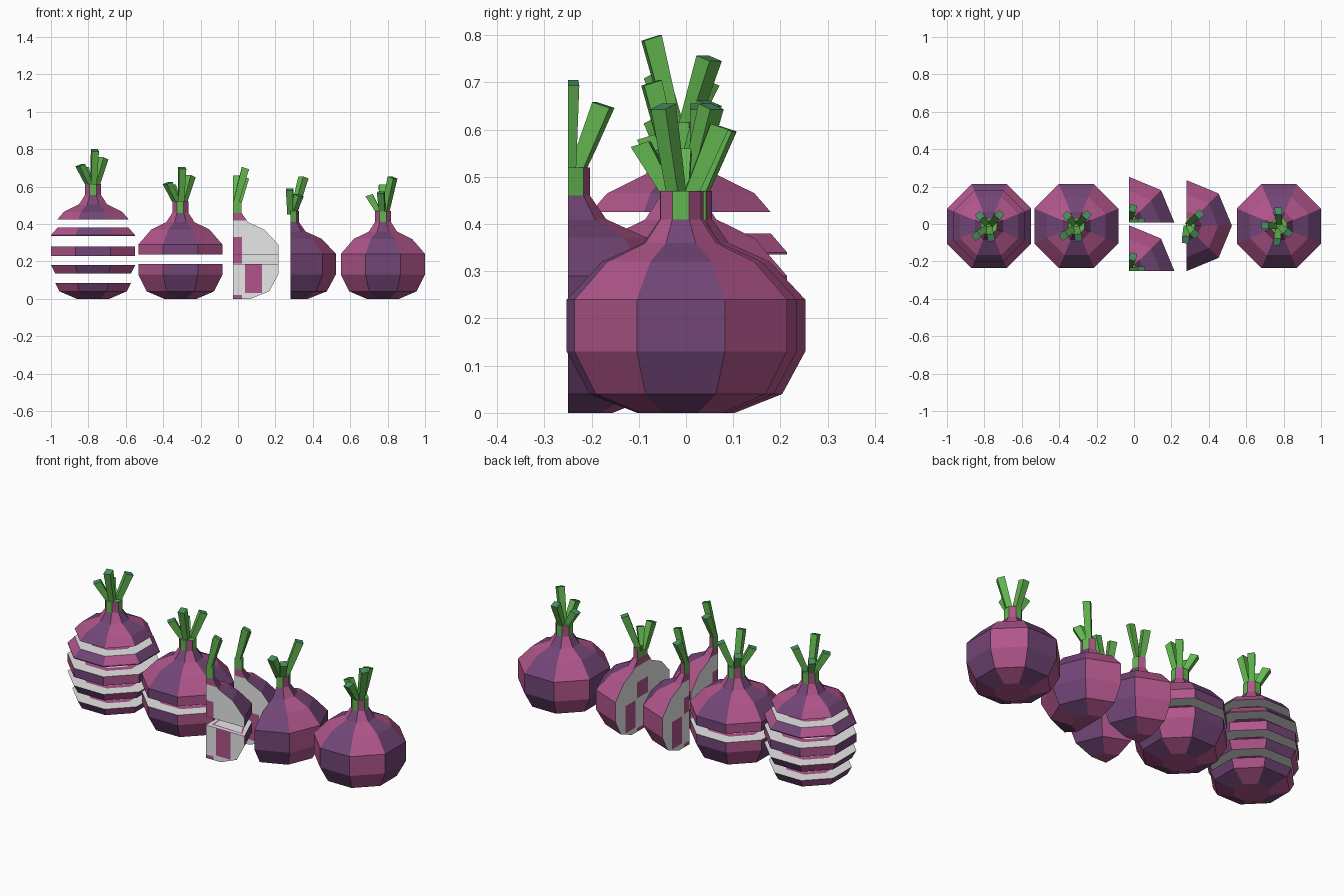
import bpy, bmesh, math
from mathutils import Vector

if "Cube" in bpy.data.objects:
    bpy.data.objects.remove(bpy.data.objects["Cube"])


def srgb(r, g, b):
    def lin(c):
        c /= 255
        return c / 12.92 if c <= 0.04045 else ((c + 0.055) / 1.055) ** 2.4
    return (lin(r), lin(g), lin(b), 1)


COLOURS = [("violet_skin", (114, 69, 118)), ("magenta_skin", (176, 85, 138)),
           ("pale_flesh", (236, 236, 236)), ("leaf_green", (98, 182, 80)),
           ("leaf_tip_green", (72, 142, 98))]
MATS = []
for label, rgb in COLOURS:
    m = bpy.data.materials.new(label)
    m.diffuse_color = srgb(*rgb)
    m.use_nodes = True
    m.node_tree.nodes["Principled BSDF"].inputs["Base Color"].default_value = m.diffuse_color
    MATS.append(m)
VIOLET, MAGENTA, PALE, GREEN, TIP = range(5)

# body profile: (height, distance from axis to flat side)
PROFILE = [(0, .087), (.04, .18), (.13, .225), (.24, .225),
           (.32, .156), (.36, .075), (.41, .043), (.47, .043)]
X, Y, Z = Vector((1, 0, 0)), Vector((0, 1, 0)), Vector((0, 0, 1))


def finish(bm, name, loc):
    bmesh.ops.recalc_face_normals(bm, faces=bm.faces[:])
    me = bpy.data.meshes.new(name)
    bm.to_mesh(me)
    bm.free()
    for m in MATS:
        me.materials.append(m)
    ob = bpy.data.objects.new(name, me)
    ob.location = loc
    bpy.context.collection.objects.link(ob)


def cut(bm, co, normal, mat):
    """Remove everything on the normal side of a plane and close the hole."""
    bmesh.ops.bisect_plane(bm, geom=bm.verts[:] + bm.edges[:] + bm.faces[:], dist=1e-5,
                           plane_co=co, plane_no=normal, clear_outer=True)
    rim = [e for e in bm.edges if e.is_boundary]
    if not rim:
        return []
    faces = bmesh.ops.holes_fill(bm, edges=rim, sides=0)["faces"]
    for f in faces:
        f.material_index = mat
    return faces


def flesh_colour(u, z):
    """Blocky pattern on an upright cut, u = distance from the axis."""
    if z > .41:
        return GREEN
    if z > .37:
        return MAGENTA
    if u < .05 and (z < .02 or .19 < z < .28):
        return MAGENTA
    if .065 < u < .155 and .03 < z < .185:
        return MAGENTA
    return PALE


def on_cut(f, n):
    f.normal_update()
    return abs(f.calc_center_median().dot(n)) < 1e-4 and abs(f.normal.dot(n)) > .99


def body(name, loc, rot=0, lo=None, hi=None, cuts=()):
    bm = bmesh.new()
    rings = []
    for z, a in PROFILE:
        r = a / math.cos(math.pi / 8)
        angles = [math.radians((i - .5) * 45 + rot) for i in range(8)]
        rings.append([bm.verts.new((r * math.cos(t), r * math.sin(t), z)) for t in angles])
    # alternating skin panels, violet ones turn green at the neck
    for k in range(len(rings) - 1):
        for i in range(8):
            j = (i + 1) % 8
            f = bm.faces.new((rings[k][i], rings[k][j], rings[k + 1][j], rings[k + 1][i]))
            f.material_index = MAGENTA if i % 2 else (GREEN if PROFILE[k][0] > .4 else VIOLET)
    bm.faces.new(rings[0][::-1]).material_index = MAGENTA
    bm.faces.new(rings[-1]).material_index = GREEN
    # upright cuts
    for n in cuts:
        cut(bm, (0, 0, 0), n, PALE)
    # level cuts with a magenta ring in the flesh
    for h, n in ((lo, -Z), (hi, Z)):
        if h is not None:
            inset = .03 if cuts else .075
            for f in cut(bm, (0, 0, h), n, PALE):
                bmesh.ops.inset_individual(bm, faces=[f], thickness=inset)
                ring = bmesh.ops.inset_individual(bm, faces=[f], thickness=inset * .5)["faces"]
                for g in ring:
                    g.material_index = MAGENTA
                f.material_index = PALE
    # blocky pattern on upright cuts
    for n in cuts:
        side = X if abs(n.y) > .5 else Y
        planes = [(Z * h, Z) for h in (.02, .03, .185, .19, .28, .37, .41)]
        planes += [(side * s * u, side) for u in (.05, .065, .155) for s in (-1, 1)]
        for co, no in planes:
            fs = [f for f in bm.faces if on_cut(f, n)]
            geom = set(fs)
            for f in fs:
                geom.update(f.edges)
                geom.update(f.verts)
            bmesh.ops.bisect_plane(bm, geom=list(geom), dist=1e-5, plane_co=co, plane_no=no)
        for f in bm.faces:
            if on_cut(f, n):
                c = f.calc_center_median()
                f.material_index = flesh_colour(abs(c.dot(side)), c.z)
    finish(bm, name, loc)


def leaves(name, loc, tips, cuts=()):
    """Square stalks fanning out of the neck; each tip is (x, y, z)."""
    bm = bmesh.new()
    for x, y, z in tips:
        d = Vector((x, y, 0)).normalized()
        s = Vector((-d.y, d.x, 0))
        rows = []
        for c, w in ((Vector((x * .2, y * .2, .45)), .015), (Vector((x, y, z)), .019)):
            lean = -.012 if w > .016 else 0
            rows.append([bm.verts.new(c + d * (a * w) + s * (b * w) + Z * (lean * (a + 1) / 2))
                         for a, b in ((-1, -1), (1, -1), (1, 1), (-1, 1))])
        for i in range(4):
            j = (i + 1) % 4
            bm.faces.new((rows[0][i], rows[0][j], rows[1][j], rows[1][i])).material_index = GREEN
        bm.faces.new(rows[0][::-1]).material_index = GREEN
        bm.faces.new(rows[1]).material_index = TIP
    for n in cuts:
        cut(bm, (0, 0, 0), n, GREEN)
    finish(bm, name, loc)


FAN = [(.01, -.062, .655), (.055, .06, .612), (-.068, -.052, .575), (-.05, .055, .56)]
C = math.sqrt(.5)
FAN_TURNED = [(C * (x - y), C * (x + y), z) for x, y, z in FAN]
YC = -.011

# onion cut into level slices: (low, high, lift)
for k, (lo, hi, dz) in enumerate([(None, .085, 0), (.085, .13, .05), (.18, .23, .05),
                                  (.235, .28, .1), (.28, None, .145)]):
    body(f"onion_slice_{k + 1}", (-.775, YC, dz), lo=lo, hi=hi)
leaves("sliced_onion_leaves", (-.775, YC, .145), FAN)

# onion cut in two across the middle
body("halved_onion_bottom", (-.308, YC, 0), hi=.187)
body("halved_onion_top", (-.308, YC, .05), lo=.187)
leaves("halved_onion_leaves", (-.308, YC, .05), FAN)

# two upright quarters, the front one also cut across
QUARTER = (-Y, -X)
QFAN = [(.068, .004, .655), (.022, .075, .608)]
body("back_quarter", (-.028, .009, 0), 22.5, cuts=QUARTER)
leaves("back_quarter_leaves", (-.028, .009, 0), QFAN, QUARTER)
body("front_quarter_bottom", (-.028, -.25, 0), 22.5, hi=.187, cuts=QUARTER)
body("front_quarter_top", (-.028, -.25, .05), 22.5, lo=.187, cuts=QUARTER)
leaves("front_quarter_leaves", (-.028, -.25, .05), QFAN, QUARTER)

# upright half
body("upright_half", (.28, -.009, 0), 22.5, cuts=(-X,))
leaves("upright_half_leaves", (.28, -.009, 0),
       [(.07, .062, .655), (-.004, -.075, .59), (.045, -.045, .56)])

# whole onion
body("whole_onion", (.775, YC, 0))
leaves("whole_onion_leaves", (.775, YC, 0), FAN_TURNED)
